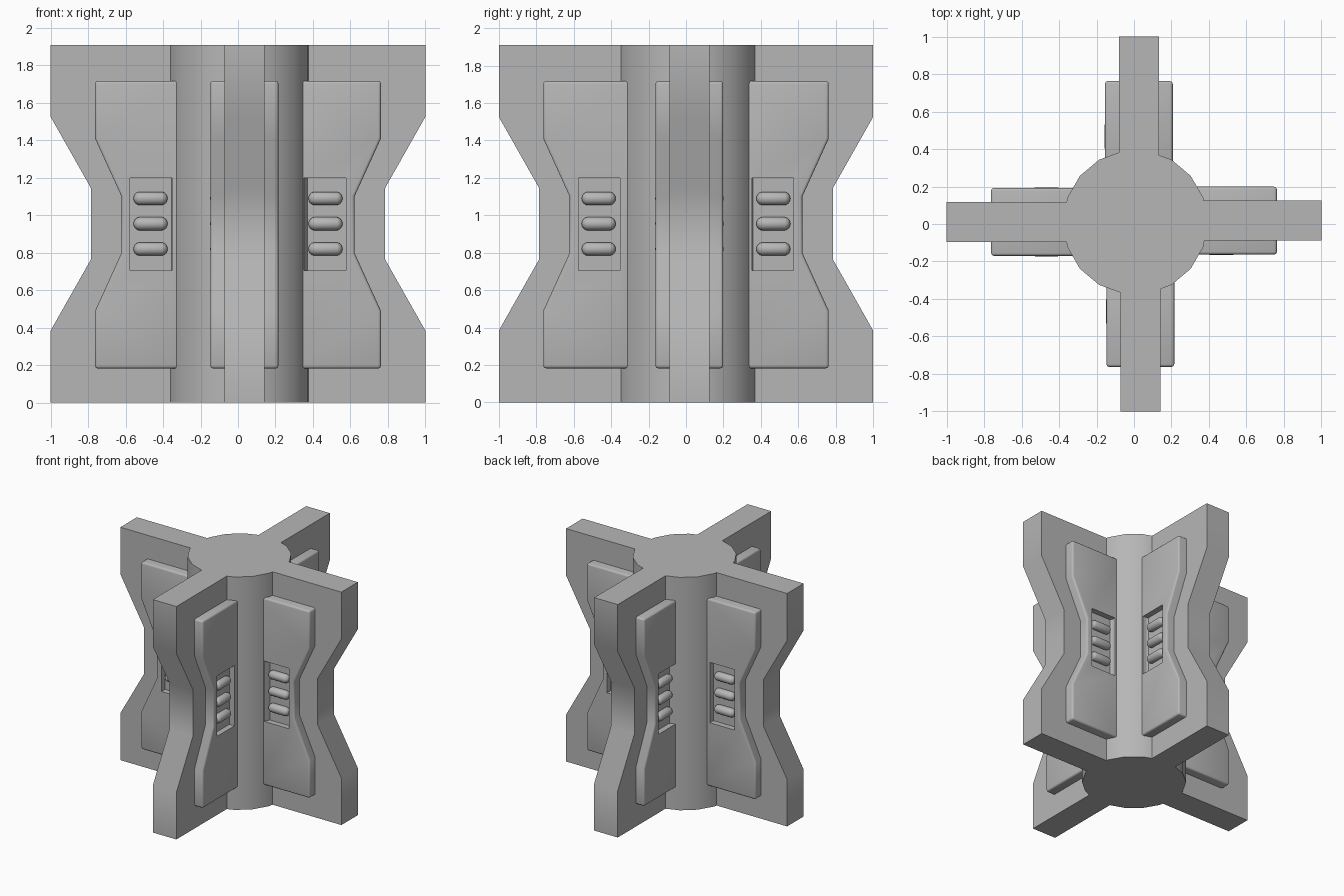
import bpy, bmesh, math
from mathutils import Matrix

if "Cube" in bpy.data.objects:
    bpy.data.objects.remove(bpy.data.objects["Cube"])

H = 1.91
# (angle in degrees, sideways offset of the fin in its local y)
FINS = [(0, 0.018), (90, -0.026), (180, -0.011), (270, 0.034)]
PANEL = 0.181          # half thickness across both side panels
FLOOR = 0.135          # half thickness at the recess floor

grey = bpy.data.materials.new("mid_grey")
grey.diffuse_color = (0.47, 0.47, 0.47, 1)
grey.use_nodes = True
grey.node_tree.nodes["Principled BSDF"].inputs["Base Color"].default_value = grey.diffuse_color


def to_object(name, bm):
    bmesh.ops.recalc_face_normals(bm, faces=bm.faces)
    me = bpy.data.meshes.new(name)
    bm.to_mesh(me)
    bm.free()
    me.materials.append(grey)
    ob = bpy.data.objects.new(name, me)
    bpy.context.collection.objects.link(ob)
    return ob


def slab(name, profile, half):
    """Extrude an x-z profile symmetrically along y."""
    bm = bmesh.new()
    face = bm.faces.new([bm.verts.new((x, -half, z)) for x, z in profile])
    ext = bmesh.ops.extrude_face_region(bm, geom=[face])
    moved = [g for g in ext["geom"] if isinstance(g, bmesh.types.BMVert)]
    bmesh.ops.translate(bm, verts=moved, vec=(0, 2 * half, 0))
    return to_object(name, bm)


def activate(ob):
    bpy.ops.object.select_all(action='DESELECT')
    ob.select_set(True)
    bpy.context.view_layer.objects.active = ob


def smooth(ob, deg=35):
    activate(ob)
    bpy.ops.object.shade_smooth_by_angle(angle=math.radians(deg))


# central column
bpy.ops.mesh.primitive_cylinder_add(vertices=18, radius=0.386, depth=H,
                                    location=(0.007, 0.009, H / 2),
                                    rotation=(0, 0, math.radians(10)))
core = bpy.context.object
core.name = "core_column"
core.data.materials.append(grey)
smooth(core)

# fin with notched outer edge
fin = slab("fin", [(0, 0), (1, 0), (1, 0.385), (0.785, 0.765), (0.785, 1.145),
                   (1, 1.525), (1, H), (0, H)], 0.107)
smooth(fin)

# raised side panels with softened edges
panel = slab("side_panel", [(0.29, 0.182), (0.763, 0.182), (0.763, 0.49), (0.622, 0.80),
                            (0.622, 1.10), (0.763, 1.41), (0.763, 1.717), (0.29, 1.717)], PANEL)
bev = panel.modifiers.new("soft_edges", 'BEVEL')
bev.width = 0.015
bev.segments = 3
bev.limit_method = 'ANGLE'
bev.angle_limit = math.radians(50)

# shallow recess cut on both faces
bm = bmesh.new()
for s in (-1, 1):
    bmesh.ops.create_cube(bm, size=1, matrix=Matrix.Translation((0.464, s * (FLOOR + 0.1), 0.952))
                          @ Matrix.Diagonal((0.224, 0.2, 0.495, 1)))
cutter = to_object("recess_cutter", bm)
cutter.hide_render = True
cut = panel.modifiers.new("recess", 'BOOLEAN')
cut.object = cutter
cut.operation = 'DIFFERENCE'
cut.solver = 'EXACT'
activate(panel)
for m in list(panel.modifiers):
    bpy.ops.object.modifier_apply(modifier=m.name)
bpy.data.objects.remove(cutter)
smooth(panel, 40)

# three capsule ribs in each recess
R, HALF = 0.036, 0.055
bm = bmesh.new()
for s in (-1, 1):
    for z in (0.82, 0.955, 1.09):
        res = bmesh.ops.create_uvsphere(bm, u_segments=16, v_segments=9, radius=R,
                                        matrix=Matrix.Rotation(math.pi / 2, 4, 'Y'))
        for v in res["verts"]:
            v.co.x += 0.467 + math.copysign(HALF, v.co.x)
            v.co.y += s * (PANEL + 0.003 - R)
            v.co.z += z
ribs = to_object("recess_ribs", bm)
smooth(ribs, 60)

# repeat the arm around the column
for i, (deg, off) in enumerate(FINS):
    m = Matrix.Rotation(math.radians(deg), 4, 'Z') @ Matrix.Translation((0, off, 0))
    for src in (fin, panel, ribs):
        ob = src
        if i:
            ob = src.copy()
            ob.name = f"{src.name}_{i + 1}"
            bpy.context.collection.objects.link(ob)
        ob.matrix_world = m
